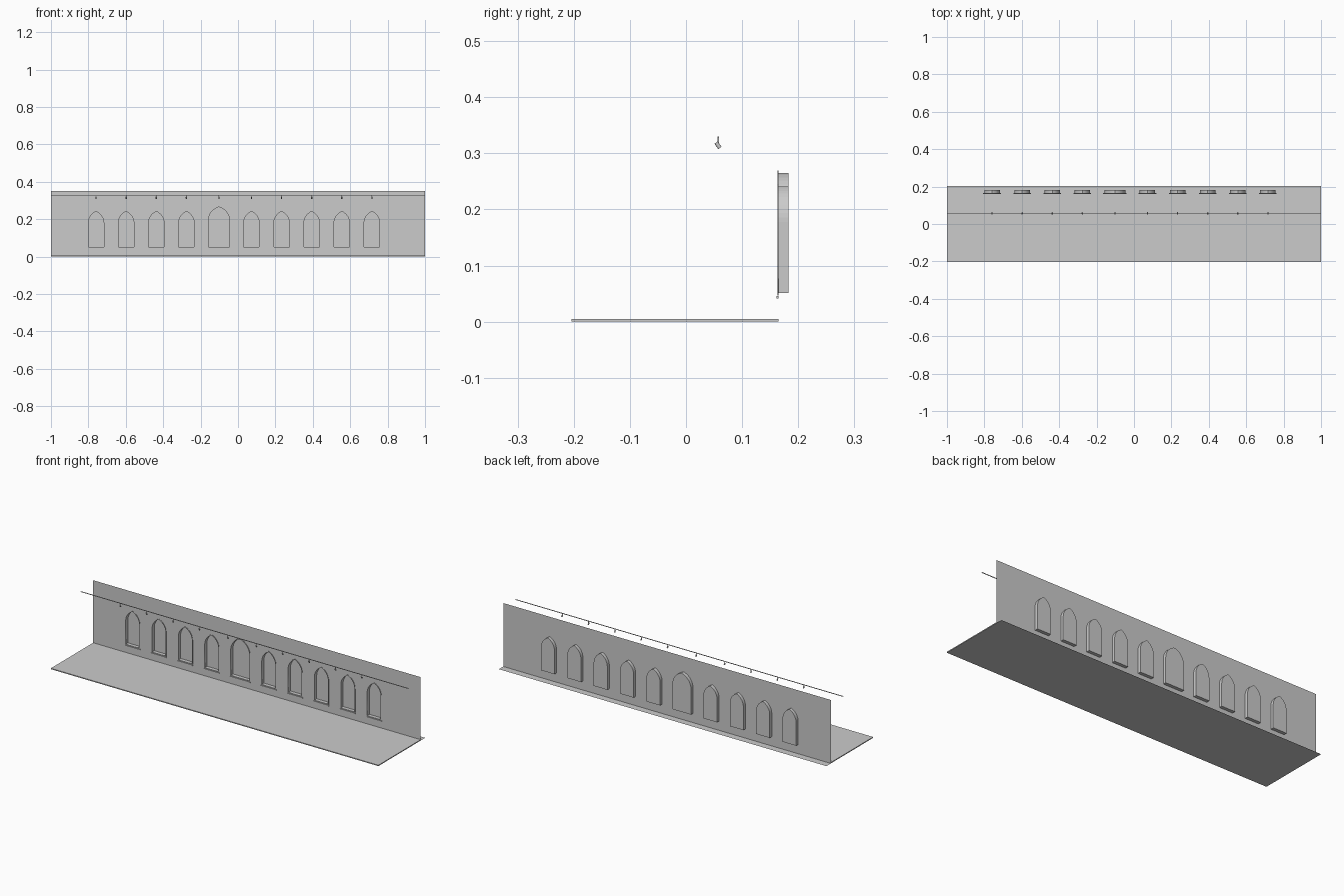
import bpy, bmesh, math
from mathutils import Vector

if "Cube" in bpy.data.objects:
    bpy.data.objects.remove(bpy.data.objects["Cube"])

WALL_Y, NICHE_BACK = 0.165, 0.183
MID = -0.102
SIDE = [0.174 + 0.161 * k for k in range(5)]
CENTRES = [(MID, True)] + [(MID + d, False) for d in SIDE] + [(MID - d, False) for d in SIDE[:4]]


def mesh_object(name, bm):
    bmesh.ops.recalc_face_normals(bm, faces=bm.faces)
    me = bpy.data.meshes.new(name)
    bm.to_mesh(me)
    bm.free()
    ob = bpy.data.objects.new(name, me)
    bpy.context.collection.objects.link(ob)
    return ob


def box(name, lo, hi):
    bm = bmesh.new()
    bmesh.ops.create_cube(bm, size=1)
    for v in bm.verts:
        v.co = Vector([lo[i] + (v.co[i] + 0.5) * (hi[i] - lo[i]) for i in range(3)])
    return mesh_object(name, bm)


def arch(cx, big, grow=0.0, n=10):
    """Pointed arch outline in (x, z)."""
    half, spring, top = (0.057, 0.19, 0.265) if big else (0.0415, 0.178, 0.241)
    half, top, base = half + grow, top + grow, 0.051 - grow
    rise = top - spring
    r = (rise * rise + half * half) / (2 * half)
    end = math.atan2(rise, r - half)
    right = [(half - r + r * math.cos(end * i / n), spring + r * math.sin(end * i / n))
             for i in range(n + 1)]
    left = [(-x, z) for x, z in reversed(right[:-1])]
    return [(cx + x, z) for x, z in [(half, base)] + right + left + [(-half, base)]]


def flat_shape(name, loops, y, depth=0.0):
    """Filled outline with holes, standing in the xz plane."""
    cu = bpy.data.curves.new(name, 'CURVE')
    cu.dimensions, cu.fill_mode, cu.extrude = '2D', 'BOTH', depth / 2
    for loop in loops:
        sp = cu.splines.new('POLY')
        sp.points.add(len(loop) - 1)
        for p, (x, z) in zip(sp.points, loop):
            p.co = (x, z, 0, 1)
        sp.use_cyclic_u = True
    ob = bpy.data.objects.new(name, cu)
    bpy.context.collection.objects.link(ob)
    ob.rotation_euler.x = math.pi / 2
    ob.location.y = y
    bpy.ops.object.select_all(action='DESELECT')
    ob.select_set(True)
    bpy.context.view_layer.objects.active = ob
    bpy.ops.object.convert(target='MESH')


# floor slab and the thin strip running on behind the wall
box("floor", (-1, -0.204, 0), (1, WALL_Y, 0.005))
bm = bmesh.new()
bm.faces.new([bm.verts.new(c) for c in
              [(-1, WALL_Y, 0), (1, WALL_Y, 0), (1, 0.204, 0), (-1, 0.204, 0)]])
mesh_object("rear_floor_strip", bm)

# thin wall with arched openings
flat_shape("wall", [[(-1, 0), (1, 0), (1, 0.35), (-1, 0.35)]] +
           [arch(cx, big) for cx, big in CENTRES], WALL_Y)

for cx, big in CENTRES:
    # recessed niche: back panel and side walls
    outline = arch(cx, big)
    bm = bmesh.new()
    front = [bm.verts.new((x, WALL_Y, z)) for x, z in outline]
    back = [bm.verts.new((x, NICHE_BACK, z)) for x, z in outline]
    bm.faces.new(back)
    for i in range(len(front)):
        j = (i + 1) % len(front)
        bm.faces.new((front[i], front[j], back[j], back[i]))
    mesh_object("niche", bm)

    # slim raised frame and sill
    flat_shape("niche_frame", [arch(cx, big, 0.004), outline], WALL_Y - 0.001, 0.002)
    w = 0.063 if big else 0.047
    box("niche_sill", (cx - w, WALL_Y - 0.004, 0.041), (cx + w, WALL_Y, 0.046))

    # spotlight: stem and tilted can aimed at the niche
    box("lamp_stem", (cx - 0.001, 0.0565, 0.315), (cx + 0.001, 0.0585, 0.328))
    a, b = Vector((cx, 0.0535, 0.319)), Vector((cx, 0.0605, 0.3095))
    bm = bmesh.new()
    bmesh.ops.create_cone(bm, cap_ends=True, segments=16, radius1=0.0035,
                          radius2=0.0035, depth=(b - a).length)
    can = mesh_object("lamp_can", bm)
    can.location = (a + b) / 2
    can.rotation_euler = (b - a).to_track_quat('Z', 'Y').to_euler()

# lighting rail
box("lamp_rail", (-1, 0.056, 0.327), (1, 0.059, 0.330))
